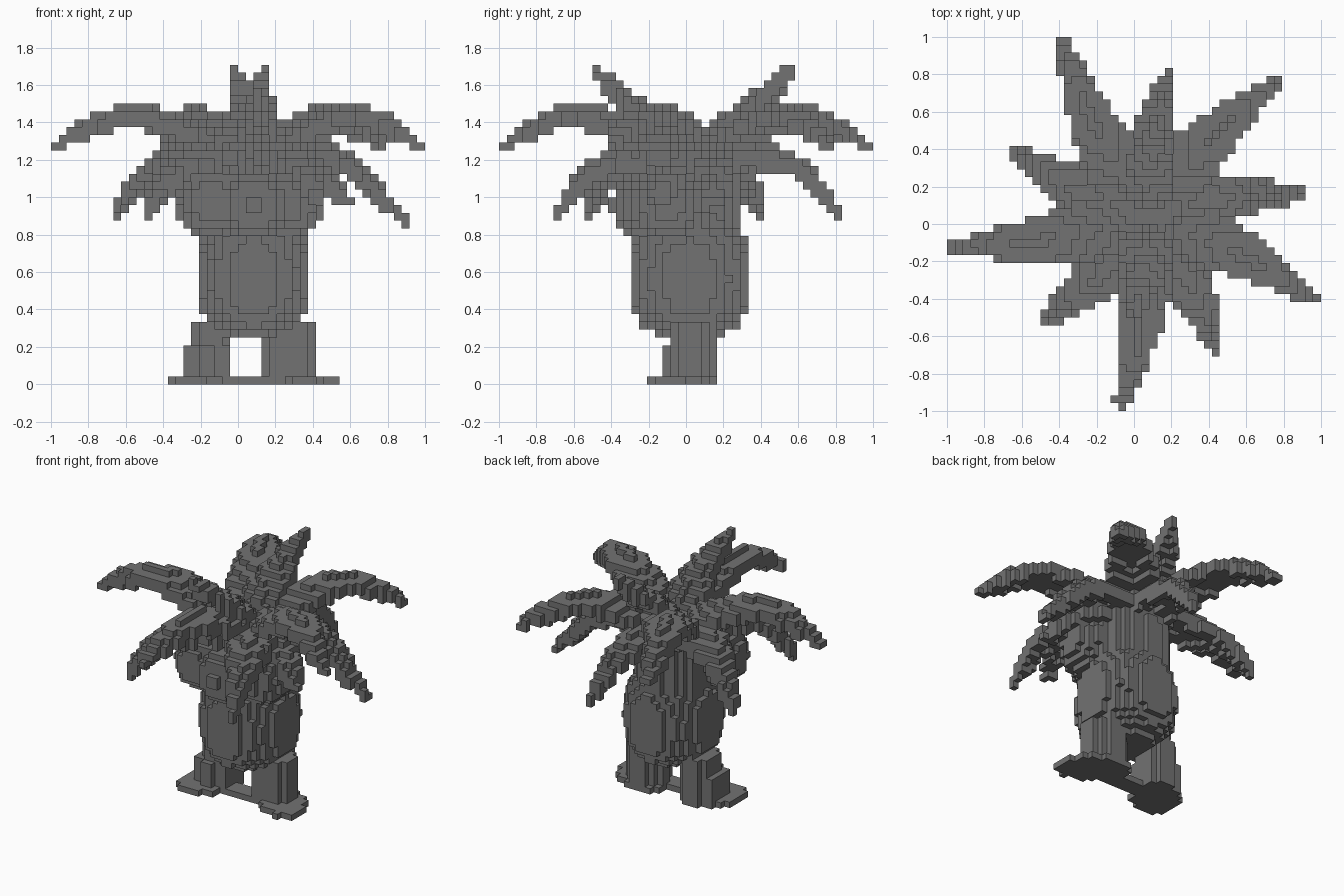
import bpy
import math

CELL = 1 / 24
CENTRE = (0.07, 0.04)

old = bpy.data.objects.get("Cube")
if old:
    bpy.data.objects.remove(old, do_unlink=True)

grey = bpy.data.materials.new("stone grey")
grey.use_nodes = True
COLOUR = (0.17, 0.17, 0.17, 1)
grey.diffuse_color = COLOUR
grey.node_tree.nodes["Principled BSDF"].inputs["Base Color"].default_value = COLOUR


def cell_of(x, y, z):
    return tuple(math.floor(c / CELL) for c in (x, y, z))


def blob(centre, radii, power=2):
    """Cells inside a solid that is round from above; power squares its profile."""
    low = cell_of(*(c - r for c, r in zip(centre, radii)))
    high = cell_of(*(c + r for c, r in zip(centre, radii)))
    cells = set()
    for i in range(low[0], high[0] + 1):
        for j in range(low[1], high[1] + 1):
            for k in range(max(low[2], 0), high[2] + 1):
                p = [(n + 0.5) * CELL for n in (i, j, k)]
                u, v, w = [(a - c) / r for a, c, r in zip(p, centre, radii)]
                if math.hypot(u, v) ** power + abs(w) ** power <= 1:
                    cells.add((i, j, k))
    return cells


def column(x, y, long, short, z0, z1, turn=0):
    """Cells of an upright oval column, its long axis turned about z."""
    c, s = math.cos(turn), math.sin(turn)
    cells = set()
    i0, j0, k0 = cell_of(x - long, y - long, z0 + CELL / 2)
    i1, j1, k1 = cell_of(x + long, y + long, z1 - CELL / 2)
    for i in range(i0, i1 + 1):
        for j in range(j0, j1 + 1):
            dx, dy = (i + 0.5) * CELL - x, (j + 0.5) * CELL - y
            if math.hypot((dx * c + dy * s) / long, (dy * c - dx * s) / short) <= 1:
                cells |= {(i, j, k) for k in range(k0, k1 + 1)}
    return cells


def height_at(profile, t):
    for (t0, z0), (t1, z1) in zip(profile, profile[1:]):
        if t <= t1:
            return z0 + (z1 - z0) * (t - t0) / (t1 - t0)
    return profile[-1][1]


def frond(tip, profile, width, bow=0.04):
    """Cells of a ridged leaf that bows sideways from the crown to the tip."""
    dx, dy = tip[0] - CENTRE[0], tip[1] - CENTRE[1]
    length = math.hypot(dx, dy)
    nx, ny = -dy / length, dx / length
    cells = set()
    for s in range(121):
        t = s / 120
        z = height_at(profile, t)
        half = width / 2 * min(1, 0.55 + 1.5 * t, ((1 - t) / 0.65) ** 0.8)
        steps = math.ceil(half / CELL * 2)
        for w in range(-steps, steps + 1):
            off = half * w / max(steps, 1)
            side = off + bow * math.sin(math.pi * t)
            x = CENTRE[0] + dx * t + nx * side
            y = CENTRE[1] + dy * t + ny * side
            droop = z - 0.45 * abs(off)
            cells.add(cell_of(x, y, droop))
            if t < 0.9:
                cells.add(cell_of(x, y, droop - CELL))
    return cells


# Leaf arcs: share of length, height
ARCHED = [(0, 1.2), (0.2, 1.35), (0.4, 1.44), (0.5, 1.465), (0.67, 1.465),
          (0.78, 1.43), (0.9, 1.35), (1, 1.25)]
LONG_DROOP = [(0, 1.24), (0.35, 1.28), (0.5, 1.26), (0.63, 1.21), (0.75, 1.12),
              (0.88, 0.99), (1, 0.85)]
DROOPING = [(0, 1.24), (0.35, 1.27), (0.55, 1.25), (0.68, 1.21), (0.8, 1.14),
            (0.9, 1.04), (1, 0.88)]
RISING = [(0, 1.22), (0.2, 1.38), (0.5, 1.5), (0.75, 1.6), (1, 1.69)]
SHORT = [(0, 1.2), (0.5, 1.2), (0.8, 1.1), (1, 0.97)]

parts = {}

# Trunk with a swollen belly
parts["trunk"] = (blob((0.083, 0.02, 0.57), (0.3, 0.325, 0.32), 3)
                  | blob((0.07, 0.03, 0.9), (0.25, 0.25, 0.36), 4))

# Round fruits under the crown
for name, spot in (("right", (-0.14, -0.15, 0.98)),
                   ("middle", (0.08, -0.21, 0.95)),
                   ("left", (0.27, -0.1, 0.97))):
    parts[name + "_fruit"] = blob(spot, (0.19, 0.19, 0.19), 2.3)

# Legs, splayed flat feet and the strip joining them
parts["right_leg"] = (column(-0.145, 0.03, 0.115, 0.13, 0, 0.33)
                      | column(-0.165, 0.02, 0.14, 0.13, 0, 0.21))
parts["left_leg"] = column(0.28, 0.03, 0.14, 0.13, 0, 0.33)
parts["right_foot"] = column(-0.21, -0.03, 0.2, 0.16, 0, CELL, math.radians(40))
parts["left_foot"] = column(0.345, 0, 0.24, 0.14, 0, CELL, math.radians(-40))
parts["foot_strip"] = {(i, j, 0) for i in range(-2, 5) for j in range(-2, 1)}

# Crown of fronds
crown = (
    ("arched_frond", ARCHED, 0.27, [(-0.08, -0.99), (-0.99, -0.12), (-0.39, 0.98),
                                    (0.98, -0.41), (0.78, 0.78)]),
    ("long_drooping_frond", LONG_DROOP, 0.26, [(0.9, 0.16)]),
    ("drooping_frond", DROOPING, 0.26, [(0.45, -0.7), (-0.5, -0.53),
                                        (-0.66, 0.41), (0.19, 0.82)]),
    ("rising_frond", RISING, 0.24, [(-0.03, -0.5), (0.16, 0.57)]),
    ("short_frond", SHORT, 0.24, [(0.6, -0.2)]),
)
for name, profile, width, tips in crown:
    for n, tip in enumerate(tips, 1):
        parts[f"{name}_{n}"] = frond(tip, profile, width)

# Each cell belongs to one part only
taken = set()
for name in parts:
    parts[name] = parts[name] - taken
    taken |= parts[name]


def build(name, cells):
    """Mesh of the outward block faces of one part."""
    verts, faces = {}, []
    for cell in sorted(cells):
        for axis in range(3):
            for side in (0, 1):
                near = list(cell)
                near[axis] += 2 * side - 1
                if tuple(near) in taken:
                    continue
                u, v = (axis + 1) % 3, (axis + 2) % 3
                face = []
                for a, b in ((0, 0), (1, 0), (1, 1), (0, 1)):
                    p = list(cell)
                    p[axis] += side
                    p[u] += a
                    p[v] += b
                    face.append(verts.setdefault(tuple(p), len(verts)))
                faces.append(face if side else face[::-1])
    if not faces:
        return
    mesh = bpy.data.meshes.new(name)
    mesh.from_pydata([[c * CELL for c in p] for p in verts], [], faces)
    mesh.materials.append(grey)
    bpy.context.collection.objects.link(bpy.data.objects.new(name, mesh))


for name, cells in parts.items():
    build(name, cells)
